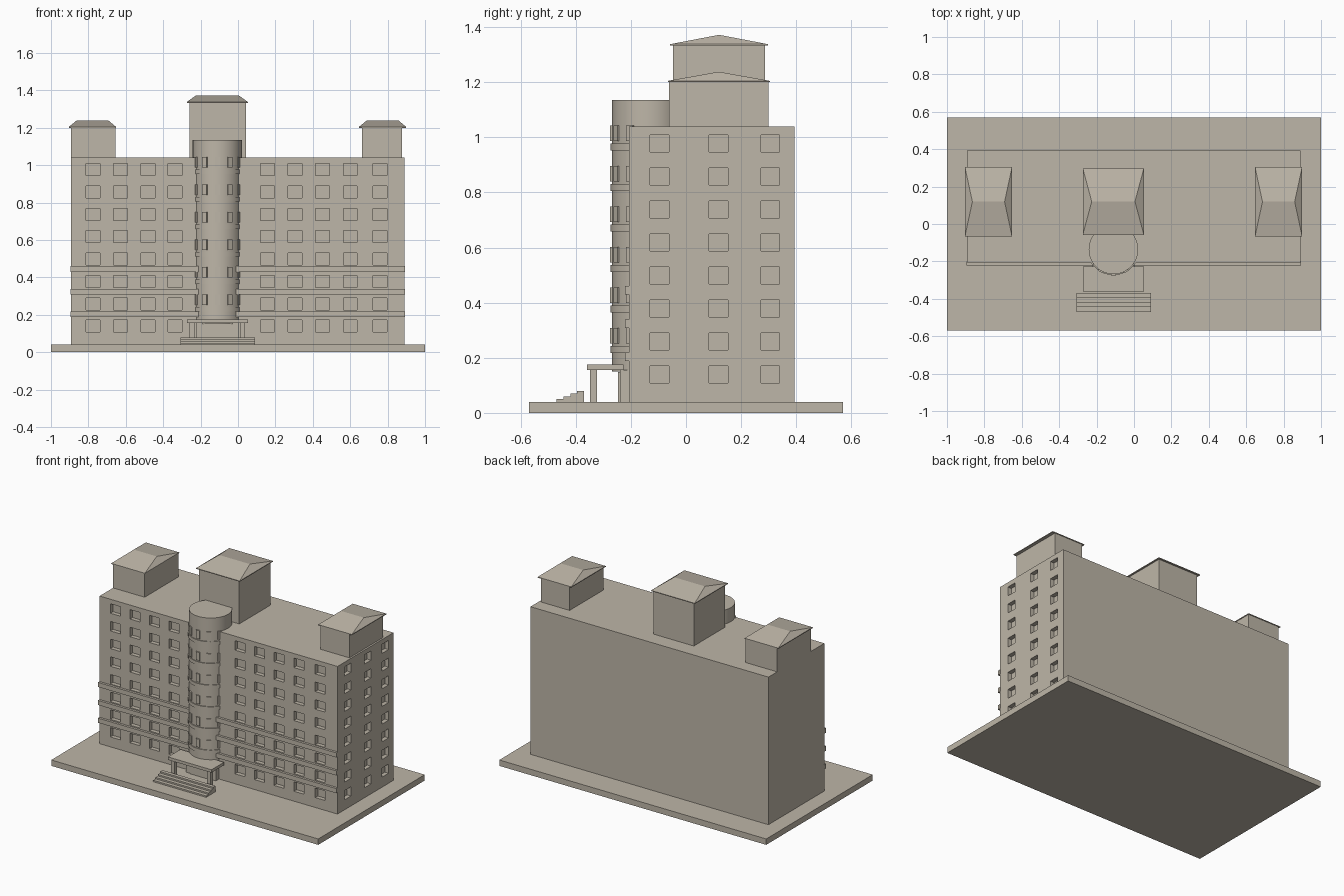
import bpy, bmesh, math
from mathutils import Matrix, Vector

if "Cube" in bpy.data.objects:
    bpy.data.objects.remove(bpy.data.objects["Cube"])

stone = bpy.data.materials.new("warm_stone")
stone.diffuse_color = (0.515, 0.468, 0.392, 1)
stone.use_nodes = True
stone.node_tree.nodes["Principled BSDF"].inputs["Base Color"].default_value = stone.diffuse_color


def finish(name, bm):
    bmesh.ops.recalc_face_normals(bm, faces=bm.faces)
    mesh = bpy.data.meshes.new(name)
    bm.to_mesh(mesh)
    bm.free()
    obj = bpy.data.objects.new(name, mesh)
    bpy.context.collection.objects.link(obj)
    mesh.materials.append(stone)
    return obj


def add_box(bm, x0, x1, y0, y1, z0, z1, turn=Matrix()):
    center = Vector(((x0 + x1) / 2, (y0 + y1) / 2, (z0 + z1) / 2))
    size = Matrix.Diagonal((x1 - x0, y1 - y0, z1 - z0, 1))
    bmesh.ops.create_cube(bm, size=1, matrix=turn @ Matrix.Translation(center) @ size)


def boxes(name, *limits):
    bm = bmesh.new()
    for lim in limits:
        add_box(bm, *lim)
    return finish(name, bm)


def cylinder(name, x, y, radius, z0, z1):
    bm = bmesh.new()
    bmesh.ops.create_cone(bm, cap_ends=True, segments=64, radius1=radius, radius2=radius,
                          depth=z1 - z0, matrix=Matrix.Translation((x, y, (z0 + z1) / 2)))
    obj = finish(name, bm)
    bpy.context.view_layer.objects.active = obj
    obj.select_set(True)
    bpy.ops.object.shade_smooth_by_angle(angle=math.radians(35))
    obj.select_set(False)
    return obj


def hip_roof(name, x0, x1, y0, y1, z0, z1, inset):
    # thin eave edge, then four slopes up to a ridge along x
    bm = bmesh.new()
    ring = [(x0, y0), (x1, y0), (x1, y1), (x0, y1)]
    low = [bm.verts.new((x, y, z0)) for x, y in ring]
    up = [bm.verts.new((x, y, z0 + 0.005)) for x, y in ring]
    mid = (y0 + y1) / 2
    a = bm.verts.new((x0 + inset, mid, z1))
    b = bm.verts.new((x1 - inset, mid, z1))
    bm.faces.new(low)
    for i in range(4):
        j = (i + 1) % 4
        bm.faces.new((low[i], low[j], up[j], up[i]))
    for f in ((up[0], up[1], b, a), (up[2], up[3], a, b), (up[1], up[2], b), (up[3], up[0], a)):
        bm.faces.new(f)
    return finish(name, bm)


# Ground slab and main block
boxes("ground_slab", (-1, 1, -0.57, 0.57, 0, 0.04))
block = boxes("main_block", (-0.893, 0.89, -0.206, 0.393, 0.04, 1.04))

# Recessed windows on the front and right walls
bm = bmesh.new()
for row in range(8):
    z = 0.139 + row * 0.1197
    for x in (-0.775, -0.628, -0.481, -0.336, 0.158, 0.305, 0.452, 0.6, 0.76):
        add_box(bm, x - 0.037, x + 0.037, -0.3, -0.178, z - 0.032, z + 0.032)
    for y in (-0.096, 0.118, 0.306):
        add_box(bm, 0.862, 0.95, y - 0.034, y + 0.034, z - 0.031, z + 0.031)
cutter = finish("window_cutter", bm)
cutter.hide_render = True
mod = block.modifiers.new("windows", "BOOLEAN")
mod.operation = "DIFFERENCE"
mod.solver = "EXACT"
mod.object = cutter
bpy.context.view_layer.objects.active = block
bpy.ops.object.modifier_apply(modifier=mod.name)
bpy.data.objects.remove(cutter)

# Horizontal ledges on both sides of the tower
boxes("front_ledges", *[(x0, x1, -0.222, -0.2, z, z + 0.031)
                        for z in (0.188, 0.308, 0.43)
                        for x0, x1 in ((-0.895, -0.2), (-0.02, 0.892))])

# Round stair tower with floor rings and projecting windows
TX, TY = -0.11, -0.136
cylinder("stair_tower", TX, TY, 0.132, 0.15, 1.135)
for floor in range(6):
    z = 0.218 + floor * 0.147
    cylinder("tower_ring_%d" % floor, TX, TY, 0.1375, z, z + 0.024)
bm = bmesh.new()
for floor in range(6):
    z = 0.28 + floor * 0.147
    for k in range(-2, 3):
        turn = Matrix.Translation((TX, TY, 0)) @ Matrix.Rotation(math.radians(30 * k), 4, "Z")
        add_box(bm, -0.014, 0.014, -0.139, -0.12, z - 0.028, z + 0.028, turn)
finish("tower_windows", bm)

# Rooftop houses with hip roofs
houses = (("left", -0.893, -0.656, -0.062, 0.3, 1.2, 1.238, 0.04),
          ("right", 0.662, 0.878, -0.062, 0.3, 1.2, 1.238, 0.04),
          ("center", -0.259, 0.042, -0.047, 0.286, 1.333, 1.372, 0.048))
eaves = {"left": (-0.904, -0.652), "right": (0.647, 0.899), "center": (-0.274, 0.053)}
for side, x0, x1, y0, y1, top, peak, inset in houses:
    boxes(side + "_roof_house", (x0, x1, y0, y1, 1.03, top))
    e0, e1 = eaves[side]
    ey0, ey1 = (-0.058, 0.298) if side == "center" else (-0.066, 0.304)
    hip_roof(side + "_roof", e0, e1, ey0, ey1, top, peak, inset)

# Entrance: hall, door, canopy, posts
boxes("entrance_hall", (-0.222, 0.002, -0.24, -0.2, 0.04, 0.156))
boxes("entrance_door", (-0.187, -0.033, -0.246, -0.238, 0.04, 0.148))
boxes("canopy", (-0.273, 0.053, -0.36, -0.226, 0.155, 0.175))
boxes("canopy_posts", *[(x - 0.013, x + 0.013, -0.349, -0.323, 0.04, 0.156)
                        for x in (-0.245, 0.025)])

# Entrance steps
boxes("entrance_steps", *[(-0.307, 0.09, -0.47 + i * 0.025, -0.445 + i * 0.025,
                           0.035, 0.05 + i * 0.01) for i in range(4)])
